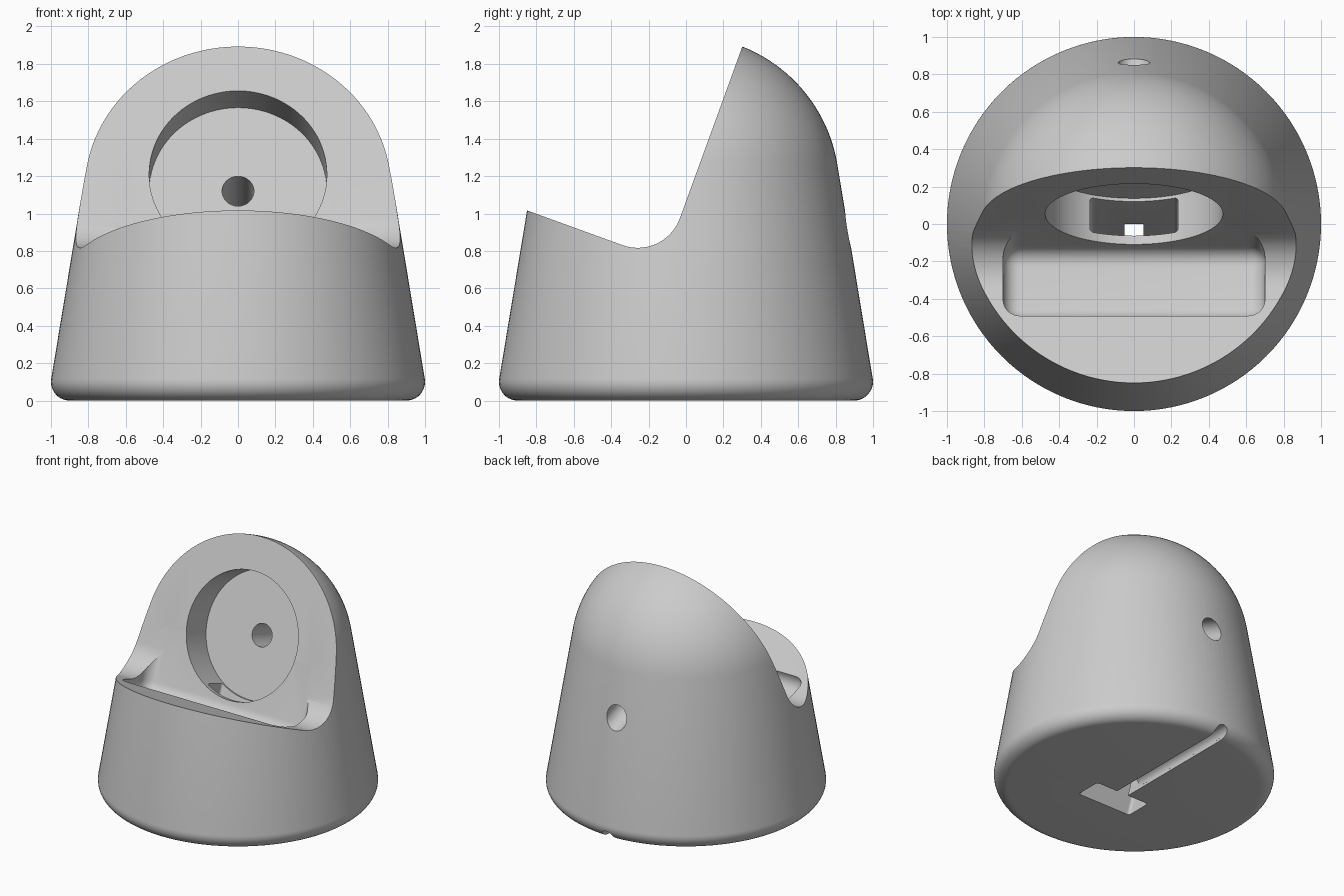
import bpy, bmesh, math
from mathutils import Matrix, Vector

if "Cube" in bpy.data.objects:
    bpy.data.objects.remove(bpy.data.objects["Cube"])

grey = bpy.data.materials.new("light_grey")
grey.use_nodes = True
colour = (0.6, 0.6, 0.6, 1)
grey.diffuse_color = colour
grey.node_tree.nodes["Principled BSDF"].inputs["Base Color"].default_value = colour

# Tilted frame of the rest: y goes into the back rest, z up along it
TILT = Matrix.Translation((0, -0.115, 0.749)) @ Matrix.Rotation(math.radians(-20), 4, 'X')


def make_object(name, bm, matrix=Matrix()):
    bmesh.ops.transform(bm, matrix=matrix, verts=bm.verts)
    bmesh.ops.recalc_face_normals(bm, faces=bm.faces)
    mesh = bpy.data.meshes.new(name)
    bm.to_mesh(mesh)
    bm.free()
    mesh.materials.append(grey)
    obj = bpy.data.objects.new(name, mesh)
    bpy.context.collection.objects.link(obj)
    return obj


def arc(cx, cy, r, a0, a1, steps):
    angles = [math.radians(a0 + (a1 - a0) * i / steps) for i in range(steps + 1)]
    return [(cx + r * math.cos(a), cy + r * math.sin(a)) for a in angles]


def box(name, low, high, matrix=Matrix(), bevel=0, upright_only=False):
    bm = bmesh.new()
    bmesh.ops.create_cube(bm, size=1)
    low, high = Vector(low), Vector(high)
    for v in bm.verts:
        v.co = [l + (h - l) * (c + 0.5) for l, h, c in zip(low, high, v.co)]
    if bevel:
        edges = [e for e in bm.edges if not upright_only
                 or abs(e.verts[0].co.z - e.verts[1].co.z) > 0.01]
        bmesh.ops.bevel(bm, geom=edges, offset=bevel, segments=8, profile=0.5,
                        affect='EDGES')
    return make_object(name, bm, matrix)


def rod(name, radius, y0, y1, z, matrix=Matrix(), segments=96):
    bm = bmesh.new()
    bmesh.ops.create_cone(bm, cap_ends=True, segments=segments, radius1=radius,
                          radius2=radius, depth=y1 - y0)
    place = Matrix.Translation((0, (y0 + y1) / 2, z)) @ Matrix.Rotation(math.pi / 2, 4, 'X')
    return make_object(name, bm, matrix @ place)


# Body: tapered round base with a domed top
slope = math.degrees(math.atan(0.165))
profile = [(0, 0)] + arc(0.9, 0.1, 0.1, -90, slope, 10) + arc(0, 1.13, 0.82, slope, 90, 32)
profile[-1] = (0, 1.95)
bm = bmesh.new()
ring = [bm.verts.new((r, 0, z)) for r, z in profile]
edges = [bm.edges.new(pair) for pair in zip(ring, ring[1:])]
bmesh.ops.spin(bm, geom=ring + edges, cent=(0, 0, 0), axis=(0, 0, 1),
               angle=math.tau, steps=128)
bmesh.ops.remove_doubles(bm, verts=bm.verts, dist=0.0001)
body = make_object("stand_body", bm)

# Front cut: back rest and ledge joined by a fillet
outline = arc(-0.24, 0.24, 0.24, 0, -90, 20) + [(-1.5, 0), (-1.5, 2), (0, 2)]
bm = bmesh.new()
side = bm.faces.new([bm.verts.new((-1.5, y, z)) for y, z in outline])
extruded = bmesh.ops.extrude_face_region(bm, geom=[side])["geom"]
bmesh.ops.translate(bm, vec=(3, 0, 0),
                    verts=[g for g in extruded if isinstance(g, bmesh.types.BMVert)])
front_cut = make_object("front_cut", bm, TILT)

cutters = [
    front_cut,
    # Rounded tray in the ledge
    box("ledge_tray", (-0.7, -0.4, -0.1), (0.7, 0.001, 0.5), TILT, bevel=0.09),
    # Round recess with a hole through the back
    rod("round_recess", 0.475, -0.3, 0.263, 0.49, TILT, 128),
    rod("back_hole", 0.085, 0.1, 1.2, 0.49, TILT, 48),
    # Plug slot down to the base, and the cable way to the back
    box("plug_slot", (-0.235, 0.05, -1.2), (0.235, 0.245, 0.2), TILT, 0.02, True),
    box("cable_drop", (-0.05, -0.2, -0.1), (0.05, 0.0, 0.36)),
    box("cable_channel", (-0.05, -0.2, -0.1), (0.05, 1.2, 0.02)),
    rod("channel_roof", 0.0499, -0.19, 1.21, 0.0201, segments=32),
]

bpy.context.view_layer.objects.active = body
body.select_set(True)
for cutter in cutters:
    cutter.hide_render = True
    mod = body.modifiers.new(cutter.name, 'BOOLEAN')
    mod.operation = 'DIFFERENCE'
    mod.solver = 'EXACT'
    mod.object = cutter
    bpy.ops.object.modifier_apply(modifier=mod.name)
    bpy.data.objects.remove(cutter)

bpy.ops.object.shade_smooth_by_angle(angle=math.radians(30))
